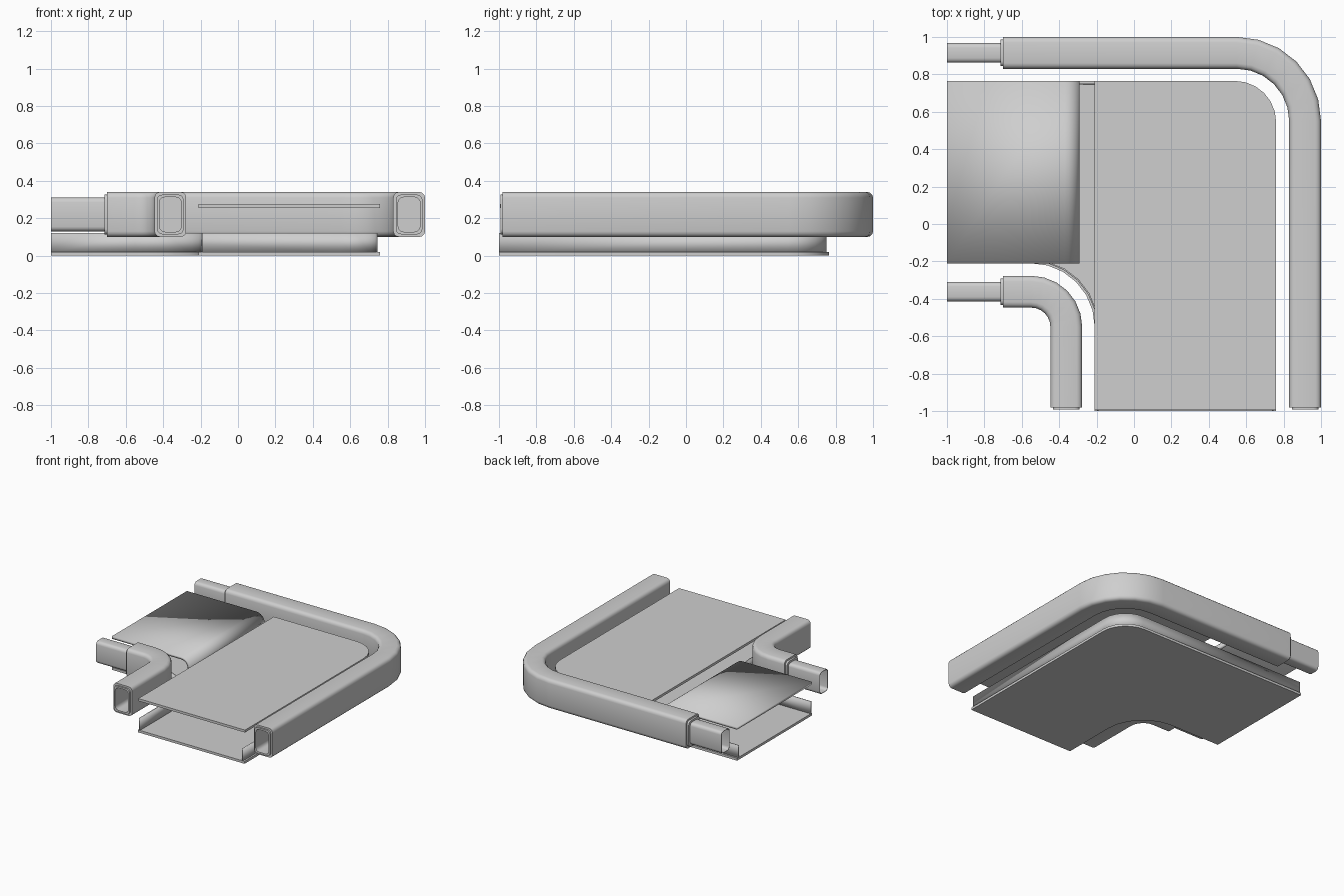
import bpy, bmesh
from math import cos, sin, radians
from mathutils import Vector

cube = bpy.data.objects.get("Cube")
if cube:
    bpy.data.objects.remove(cube)

GREY = (0.62, 0.62, 0.62, 1)
mat = bpy.data.materials.new("plain grey")
mat.use_nodes = True
mat.diffuse_color = GREY
mat.node_tree.nodes["Principled BSDF"].inputs["Base Color"].default_value = GREY


def finish(name, bm):
    bmesh.ops.recalc_face_normals(bm, faces=bm.faces)
    mesh = bpy.data.meshes.new(name)
    bm.to_mesh(mesh)
    bm.free()
    mesh.materials.append(mat)
    obj = bpy.data.objects.new(name, mesh)
    bpy.context.collection.objects.link(obj)
    bpy.ops.object.select_all(action='DESELECT')
    bpy.context.view_layer.objects.active = obj
    obj.select_set(True)
    bpy.ops.object.shade_smooth_by_angle(angle=radians(35))
    return obj


def arc(cx, cy, r, start, end, n=6):
    angles = [radians(start + (end - start) * i / n) for i in range(n + 1)]
    return [(cx + r * cos(a), cy + r * sin(a)) for a in angles]


def rounded_rect(w, h, r, n=3):
    pts = []
    for k, (sx, sy) in enumerate([(1, 1), (-1, 1), (-1, -1), (1, -1)]):
        pts += arc(sx * (w / 2 - r), sy * (h / 2 - r), r, 90 * k, 90 * k + 90, n)
    return pts


def slab(name, outline, z0, z1):
    bm = bmesh.new()
    face = bm.faces.new([bm.verts.new((x, y, z0)) for x, y in outline])
    top = bmesh.ops.extrude_face_region(bm, geom=[face], use_keep_orig=True)
    verts = [g for g in top["geom"] if isinstance(g, bmesh.types.BMVert)]
    bmesh.ops.translate(bm, vec=(0, 0, z1 - z0), verts=verts)
    return finish(name, bm)


def sheet(name, pts, sweep, thickness):
    bm = bmesh.new()
    a = [bm.verts.new(p) for p in pts]
    b = [bm.verts.new(Vector(p) + Vector(sweep)) for p in pts]
    for i in range(len(pts) - 1):
        bm.faces.new((a[i], a[i + 1], b[i + 1], b[i]))
    obj = finish(name, bm)
    mod = obj.modifiers.new("thickness", 'SOLIDIFY')
    mod.thickness = thickness
    mod.offset = 0
    mod.use_even_offset = True
    return obj


BODY, LIP = (0.17, 0.24, 0.03), (0.142, 0.212, 0.028)
PLUG, BORE, SOCKET = (0.105, 0.18, 0.025), (0.098, 0.173, 0.022), (0.118, 0.185, 0.03)
TUBE_Z = 0.22


def rail(name, centre, radius):
    """Bent tube: plug on the left end, socket on the front end."""
    edge = centre + radius
    rings = []

    def left(x, size):
        rings.append(((x, edge), (0, 1), size))

    def front(y, size):
        rings.append(((edge, y), (1, 0), size))

    left(-0.75, BORE)
    left(-1.0, BORE)
    left(-1.0, PLUG)
    left(-0.715, PLUG)
    left(-0.715, LIP)
    left(-0.70, LIP)
    left(-0.70, BODY)
    for i in range(7):
        a = radians(90 - 15 * i)
        d = (cos(a), sin(a))
        rings.append(((centre + radius * d[0], centre + radius * d[1]), d, BODY))
    front(-0.98, BODY)
    front(-0.98, LIP)
    front(-0.993, LIP)
    front(-0.993, SOCKET)
    front(-0.70, SOCKET)

    bm = bmesh.new()
    loops = []
    for (x, y), (dx, dy), size in rings:
        loops.append([bm.verts.new((x + dx * u, y + dy * u, TUBE_Z + v))
                      for u, v in rounded_rect(*size)])
    for p, q in zip(loops, loops[1:]):
        for i in range(len(p)):
            j = (i + 1) % len(p)
            bm.faces.new((p[i], p[j], q[j], q[i]))
    bm.faces.new(loops[0])
    bm.faces.new(loops[-1])
    finish(name, bm)


# Side rails
rail("outer_rail", 0.55, 0.365)
rail("inner_rail", -0.55, 0.188)

# Lower tray: floor with a projecting edge, and two upright walls
inner_edge = [(-1, -0.21)] + arc(-0.55, -0.55, 0.34, 90, 0) + [(-0.21, -1)]
outer_edge = [(0.76, -1)] + arc(0.54, 0.545, 0.22, 0, 90) + [(-1, 0.765)]
slab("tray_floor", inner_edge + outer_edge, 0, 0.02)

inner_wall = [(-1, -0.195)] + arc(-0.55, -0.55, 0.355, 90, 0) + [(-0.195, -1)]
outer_wall = [(0.742, -1)] + arc(0.54, 0.545, 0.202, 0, 90) + [(-1, 0.747)]
for name, path in (("tray_inner_wall", inner_wall), ("tray_outer_wall", outer_wall)):
    sheet(name, [(x, y, 0.015) for x, y in path], (0, 0, 0.105), 0.008)

# Upper decks: the long one is flat, the short one curls down at its end
slab("long_deck", [(-0.21, 0.765), (-0.21, -0.995), (0.76, -0.995)] + outer_edge[1:-1],
     0.255, 0.275)
curl = [(-1, 0.265)] + arc(-0.37, 0.195, 0.07, 90, 0)
sheet("short_deck", [(x, -0.21, z) for x, z in curl], (0, 0.975, 0), 0.02)
